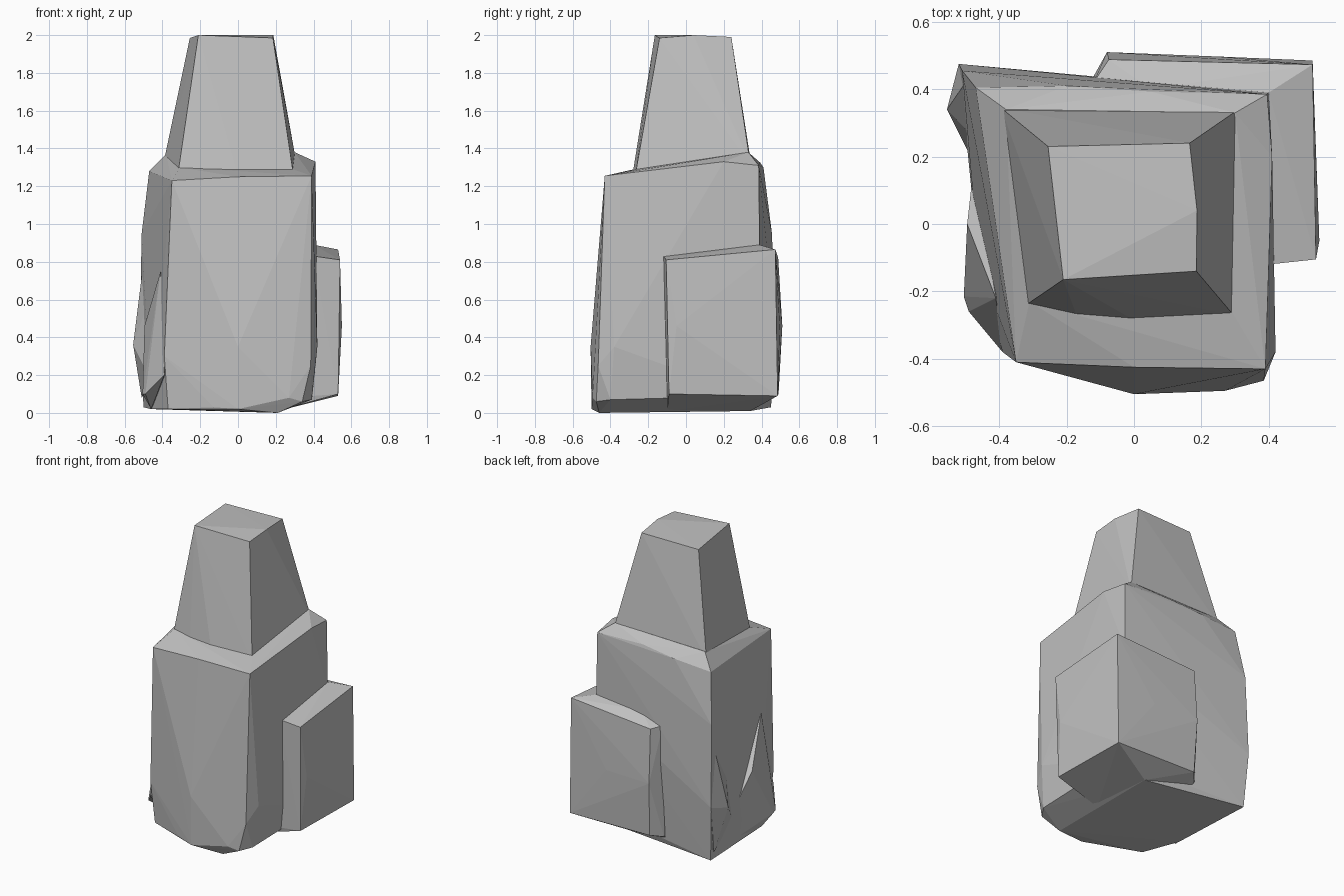
import bpy
import bmesh
from mathutils import Vector

default_cube = bpy.data.objects.get("Cube")
if default_cube:
    bpy.data.objects.remove(default_cube, do_unlink=True)

# One plain stone colour
stone = bpy.data.materials.new("stone grey")
stone.use_nodes = True
stone.diffuse_color = (.53, .53, .53, 1)
stone.node_tree.nodes["Principled BSDF"].inputs["Base Color"].default_value = stone.diffuse_color


def boulder(name, *corner_groups):
    """Chisel a flat-faced block of stone around groups of corner points."""
    bm = bmesh.new()
    for group in corner_groups:
        for corner in group:
            bm.verts.new(Vector(corner))
    hull = bmesh.ops.convex_hull(bm, input=bm.verts[:])
    leftovers = set(hull["geom_interior"]) | set(hull["geom_unused"])
    loose = [item for item in leftovers if isinstance(item, bmesh.types.BMVert)]
    bmesh.ops.delete(bm, geom=loose, context="VERTS")
    bmesh.ops.recalc_face_normals(bm, faces=bm.faces[:])
    mesh = bpy.data.meshes.new(name)
    bm.to_mesh(mesh)
    bm.free()
    mesh.materials.append(stone)
    block = bpy.data.objects.new(name, mesh)
    bpy.context.collection.objects.link(block)
    return block


# Main body: underside, swelling middle, rim and sloped shoulder
underside = [(-.46, -.12, .02), (-.37, -.36, .02), (-.13, -.455, .03), (0, -.5, .02),
             (.21, -.46, 0), (.34, -.475, .06), (.39, -.4, .07), (.395, .34, .09),
             (.2, .34, .01), (-.5, .45, .03)]
middle = [(-.39, -.38, .3), (0, -.505, .35), (.27, -.495, .08), (.385, -.465, .25),
          (.42, -.38, .35), (.4, .39, .85), (-.12, .43, .8), (-.51, .455, .95),
          (-.52, .475, .4)]
rim = [(-.35, -.41, 1.23), (0, -.425, 1.25), (.39, -.43, 1.255), (.41, .2, 1.33),
       (.395, .385, 1.31), (.05, .393, 1.325), (-.2, .41, 1.3), (-.47, .405, 1.28)]
shoulder = [(-.31, -.23, 1.3), (.29, -.26, 1.29), (.3, .33, 1.38), (-.38, .34, 1.37)]
boulder("main_body", underside, middle, rim, shoulder)

# Tapered block standing on the shoulder, sunk slightly into it
peak_foot = [(-.32, -.24, 1.25), (-.17, -.272, 1.25), (0, -.285, 1.25),
             (.295, -.27, 1.25), (.31, .34, 1.32), (-.395, .345, 1.32)]
peak_top = [(-.21, -.165, 2), (.185, -.14, 1.985), (.187, .04, 2),
            (.165, .24, 1.99), (-.255, .23, 1.985)]
boulder("peak", peak_foot, peak_top)

# Lower slab wrapped around the back corner, its foot running under the body
slab_foot = [(.4, -.1, .09), (.53, -.09, .1), (.53, .485, .09), (-.07, .49, .1),
             (-.13, .42, .08), (.2, .34, .01), (.21, -.1, .01), (-.12, .3, .02)]
slab_belly = [(.55, -.05, .46), (-.08, .51, .46), (.25, .497, .46)]
slab_top = [(.4, -.12, .83), (.54, -.105, .81), (.53, .473, .865), (-.075, .488, .82),
            (-.12, .42, .83), (.05, .4, .88), (.4, .39, .89)]
boulder("corner_slab", slab_foot, slab_belly, slab_top)

# Rough outcrops on the side opposite the slab
boulder("rear_outcrop", [(-.5, .42, .8), (-.555, .34, .36), (-.52, .475, .4),
                         (-.51, .43, .08), (-.475, .18, .2), (-.47, .25, .6),
                         (-.3, .3, .4)])
boulder("front_outcrop", [(-.41, -.22, .75), (-.495, 0, .46), (-.49, -.26, .1),
                          (-.505, -.215, .1), (-.475, .18, .25), (-.47, .2, .05),
                          (-.39, -.38, .2), (-.46, -.15, .02), (-.3, -.1, .3)])
